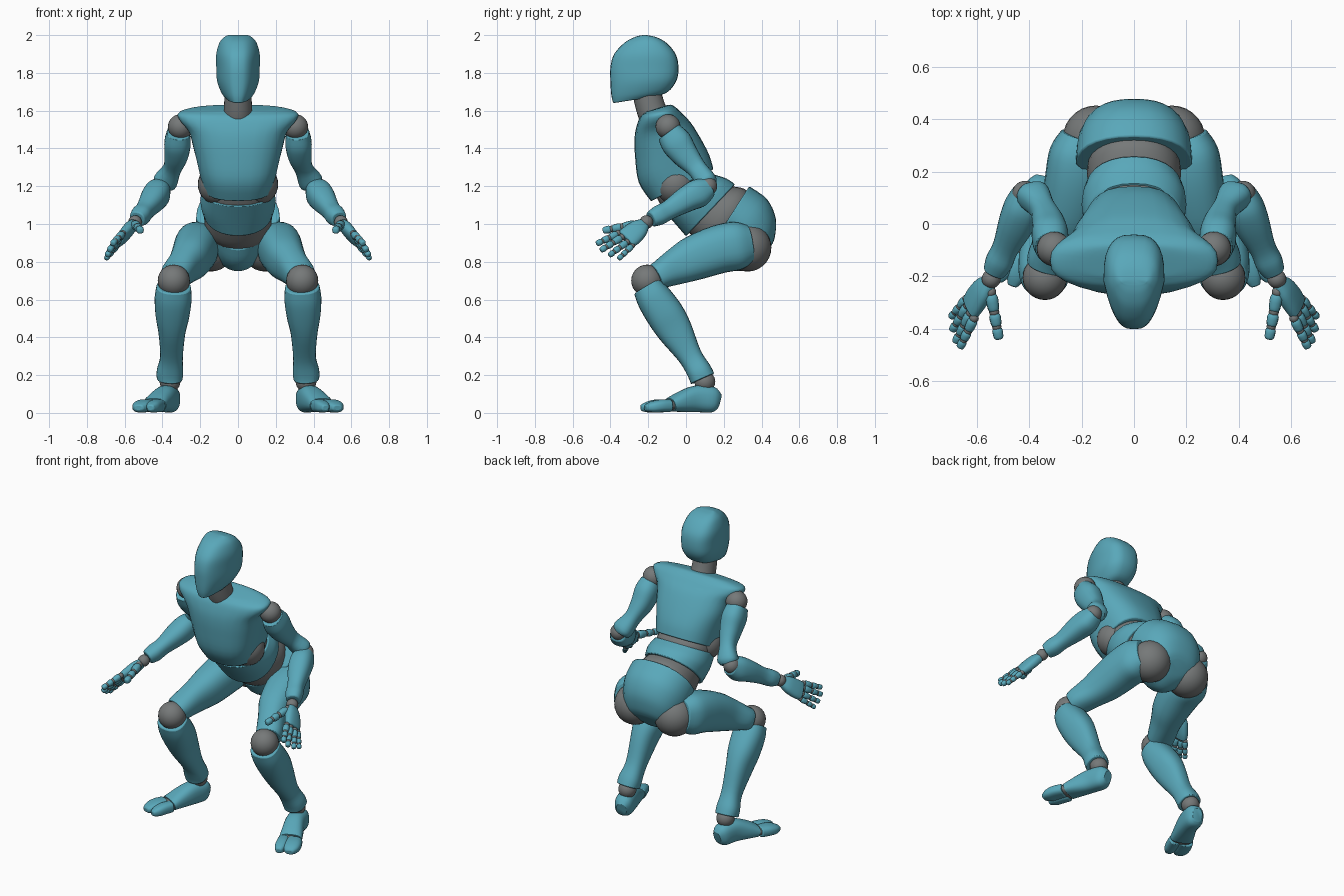
import bpy, bmesh
from math import cos, sin, pi, radians
from mathutils import Vector, Matrix


def material(name, rgb):
    m = bpy.data.materials.new(name)
    m.diffuse_color = (*rgb, 1)
    return m


TEAL = material("teal_shell", (0.10, 0.39, 0.49))
GREY = material("grey_joint", (0.18, 0.19, 0.19))


def finish(name, bm, mat, mirror, bevel=0.0):
    bmesh.ops.recalc_face_normals(bm, faces=bm.faces)
    me = bpy.data.meshes.new(name)
    bm.to_mesh(me)
    bm.free()
    me.materials.append(mat)
    me.shade_smooth()
    me.set_sharp_from_angle(angle=radians(40))
    ob = bpy.data.objects.new(name, me)
    bpy.context.collection.objects.link(ob)
    if bevel:
        b = ob.modifiers.new("edge", 'BEVEL')
        b.width, b.segments, b.limit_method, b.angle_limit = bevel, 2, 'ANGLE', radians(50)
    if mirror:
        m = ob.modifiers.new("mirror", 'MIRROR')
        m.use_mirror_merge = False
    return ob


def catmull(a, b, c, d, t):
    return 0.5 * (2 * b + (c - a) * t + (2 * a - 5 * b + 4 * c - d) * t * t
                  + (3 * b - a - 3 * c + d) * t ** 3)


def skin(name, sections, mat, power=2.4, mirror=False, taper=0.0, steps=4, sides=28, bevel=0.006):
    """Smooth skin over (centre, half-width vector, half-depth vector) sections."""
    s = [sections[0]] + sections + [sections[-1]]
    rows = []
    for i in range(1, len(s) - 2):
        for k in range(steps):
            rows.append([catmull(*(s[i + j][q] for j in (-1, 0, 1, 2)), k / steps) for q in range(3)])
    rows.append(sections[-1])
    bm = bmesh.new()
    rings = []
    for c, u, v in rows:
        ring = []
        for k in range(sides):
            a = 2 * pi * k / sides
            p, q = (abs(f) ** (2 / power) * (1 if f > 0 else -1) for f in (cos(a), sin(a)))
            ring.append(bm.verts.new(c + u * p * (1 - taper * max(0, -q)) + v * q))
        rings.append(ring)
    for r0, r1 in zip(rings, rings[1:]):
        for k in range(sides):
            n = (k + 1) % sides
            bm.faces.new((r0[k], r0[n], r1[n], r1[k]))
    bm.faces.new(rings[0])
    bm.faces.new(rings[-1])
    return finish(name, bm, mat, mirror, bevel)


def torso(name, rows, mat=TEAL, **kw):
    """Central part: rows of (front y, front z, back y, back z, half width)."""
    sec = []
    for yf, zf, yb, zb, a in rows:
        f, b = Vector((0, yf, zf)), Vector((0, yb, zb))
        sec.append(((f + b) / 2, Vector((a, 0, 0)), (b - f) / 2))
    return skin(name, sec, mat, **kw)


def limb(name, rows, side=(1, 0, 0), mat=TEAL, mirror=True, **kw):
    """Part along a path: rows of (x, y, z, half width, half depth)."""
    pts = [Vector(r[:3]) for r in rows]
    sec = []
    for i, r in enumerate(rows):
        t = (pts[min(i + 1, len(pts) - 1)] - pts[max(i - 1, 0)]).normalized()
        u = Vector(side)
        u = (u - t * u.dot(t)).normalized()
        sec.append((pts[i], u * r[3], t.cross(u) * r[4]))
    return skin(name, sec, mat, mirror=mirror, **kw)


def ball(name, p, r, seg=28):
    bm = bmesh.new()
    bmesh.ops.create_uvsphere(bm, u_segments=seg, v_segments=seg // 2, radius=r,
                              matrix=Matrix.Translation(p))
    return finish(name, bm, GREY, True)


# head and neck
torso("head", [(-0.385, 1.64, -0.16, 1.675, 0.058), (-0.395, 1.68, -0.095, 1.70, 0.085),
               (-0.40, 1.75, -0.05, 1.76, 0.110), (-0.40, 1.83, -0.04, 1.83, 0.115),
               (-0.38, 1.90, -0.055, 1.90, 0.115), (-0.325, 1.96, -0.105, 1.96, 0.098),
               (-0.27, 1.99, -0.16, 1.99, 0.072), (-0.23, 2.0, -0.21, 2.0, 0.05)],
      power=2.9, taper=0.33)
limb("neck", [(0, -0.16, 1.55, .08, .08), (0, -0.185, 1.61, .075, .078), (0, -0.21, 1.70, .07, .075)],
     mat=GREY, mirror=False, power=2)

# torso shells and flexible waist
torso("chest", [(-0.185, 1.12, 0.145, 1.29, 0.185), (-0.25, 1.22, 0.125, 1.36, 0.207),
                (-0.27, 1.36, 0.085, 1.44, 0.235), (-0.272, 1.46, 0.03, 1.53, 0.262),
                (-0.258, 1.53, -0.015, 1.58, 0.312), (-0.24, 1.57, -0.045, 1.61, 0.312),
                (-0.215, 1.59, -0.075, 1.63, 0.235), (-0.21, 1.595, -0.10, 1.63, 0.12)], power=2.6)
torso("waist_joint", [(-0.17, 1.18, 0.10, 1.31, 0.16), (-0.14, 1.11, 0.14, 1.27, 0.178),
                      (-0.08, 1.03, 0.17, 1.22, 0.165)], GREY, power=2.2)
torso("abdomen", [(-0.14, 1.095, 0.155, 1.26, 0.185), (-0.065, 1.01, 0.215, 1.24, 0.20),
                  (0.0, 0.935, 0.26, 1.21, 0.185)], power=2.2)
torso("hip_joint_band", [(0.0, 0.97, 0.23, 1.20, 0.165), (0.09, 0.885, 0.31, 1.185, 0.18),
                         (0.16, 0.86, 0.36, 1.12, 0.16)], GREY, power=2.2)
torso("pelvis", [(0.12, 0.865, 0.335, 1.20, 0.222), (0.18, 0.79, 0.43, 1.13, 0.215),
                 (0.27, 0.75, 0.475, 1.03, 0.18), (0.36, 0.78, 0.47, 0.93, 0.125),
                 (0.41, 0.83, 0.45, 0.88, 0.06)], power=2.3, taper=0.45)

# ball joints of the limbs
for name, p, r in [("shoulder_joints", (.305, -.095, 1.515), .066), ("elbow_joints", (.415, .115, 1.2), .05),
                   ("waist_side_joints", (.105, -.055, 1.21), .108),
                   ("wrist_joints", (.545, -.21, 1.01), .036), ("hip_joints", (.145, .325, .875), .127),
                   ("knee_joints", (.34, -.205, .70), .085), ("ankle_joints", (.36, .10, .165), .055)]:
    ball(name, p, r)

# arms
limb("upper_arms", [(.316, -.09, 1.485, .06, .068), (.32, -.05, 1.43, .07, .082),
                    (.328, .0, 1.36, .062, .07), (.35, .06, 1.29, .048, .052),
                    (.385, .11, 1.225, .064, .055), (.395, .125, 1.20, .045, .04)])
limb("forearms", [(.41, .125, 1.195, .05, .05), (.425, .07, 1.165, .068, .075), (.45, .0, 1.13, .068, .068),
                  (.49, -.09, 1.075, .05, .052), (.515, -.145, 1.045, .052, .052),
                  (.535, -.185, 1.025, .042, .042)])
limb("palms", [(.55, -.222, 1.0, .032, .026), (.575, -.25, .975, .052, .032), (.605, -.29, .94, .06, .03),
               (.625, -.32, .918, .058, .024)], side=(.03, .08, -.07))


# fingers: three shells and three small joints each
def finger(name, start, end, r):
    a, b = Vector(start), Vector(end)
    for i, (f0, f1) in enumerate([(0, .42), (.42, .73), (.73, 1)]):
        p, q = a.lerp(b, f0), a.lerp(b, f1)
        k = r * (1 - 0.08 * i)
        rows = [(*p.lerp(q, t), k * w, k * w) for t, w in [(.12, .75), (.3, 1), (.7, .95), (.92, .8), (1, .4)]]
        limb(f"{name}_segment_{i + 1}", rows, steps=2, sides=12, bevel=0)
        ball(f"{name}_joint_{i + 1}", p, k * .9, 12)


finger("index_finger", (.61, -.36, .95), (.665, -.473, .895), .02)
finger("middle_finger", (.623, -.34, .93), (.682, -.452, .86), .02)
finger("ring_finger", (.635, -.312, .905), (.695, -.407, .833), .019)
finger("little_finger", (.64, -.285, .885), (.70, -.357, .815), .017)
finger("thumb", (.547, -.26, 1.0), (.515, -.44, .965), .024)

# legs
limb("thighs", [(.195, .335, .895, .085, .10), (.212, .27, .885, .11, .128), (.225, .17, .865, .115, .128),
                (.252, .04, .818, .103, .118), (.288, -.05, .775, .085, .098), (.325, -.13, .735, .082, .076),
                (.335, -.16, .72, .076, .07)], power=2.4)
limb("shins", [(.34, -.205, .67, .09, .08), (.343, -.17, .61, .098, .093), (.347, -.11, .52, .09, .10),
               (.35, -.055, .43, .072, .092), (.352, .022, .30, .06, .064), (.36, .07, .22, .07, .066),
               (.362, .088, .18, .068, .068)], power=2.4)

# feet with toe caps
limb("feet", [(.352, .175, .06, .032, .04), (.36, .14, .07, .056, .068), (.385, .05, .074, .06, .070),
              (.42, -.03, .057, .066, .053), (.445, -.085, .042, .07, .036)], side=(.9, .43, 0), power=2.5)
limb("toe_joints", [(.44, -.07, .042, .062, .03), (.455, -.105, .04, .062, .028)], side=(.9, .43, 0), mat=GREY)
for name, off, w in [("big_toes", -.04, .036), ("outer_toes", .03, .05)]:
    rows = [(.45, -.095, .038, .95, .034), (.472, -.145, .037, 1.05, .034),
            (.488, -.19, .031, .95, .029), (.5, -.225, .026, .5, .016)]
    limb(name, [(x + .9 * off, y + .3 * off, z, a * w, b) for x, y, z, a, b in rows],
         side=(.9, .43, 0), power=2.6)
